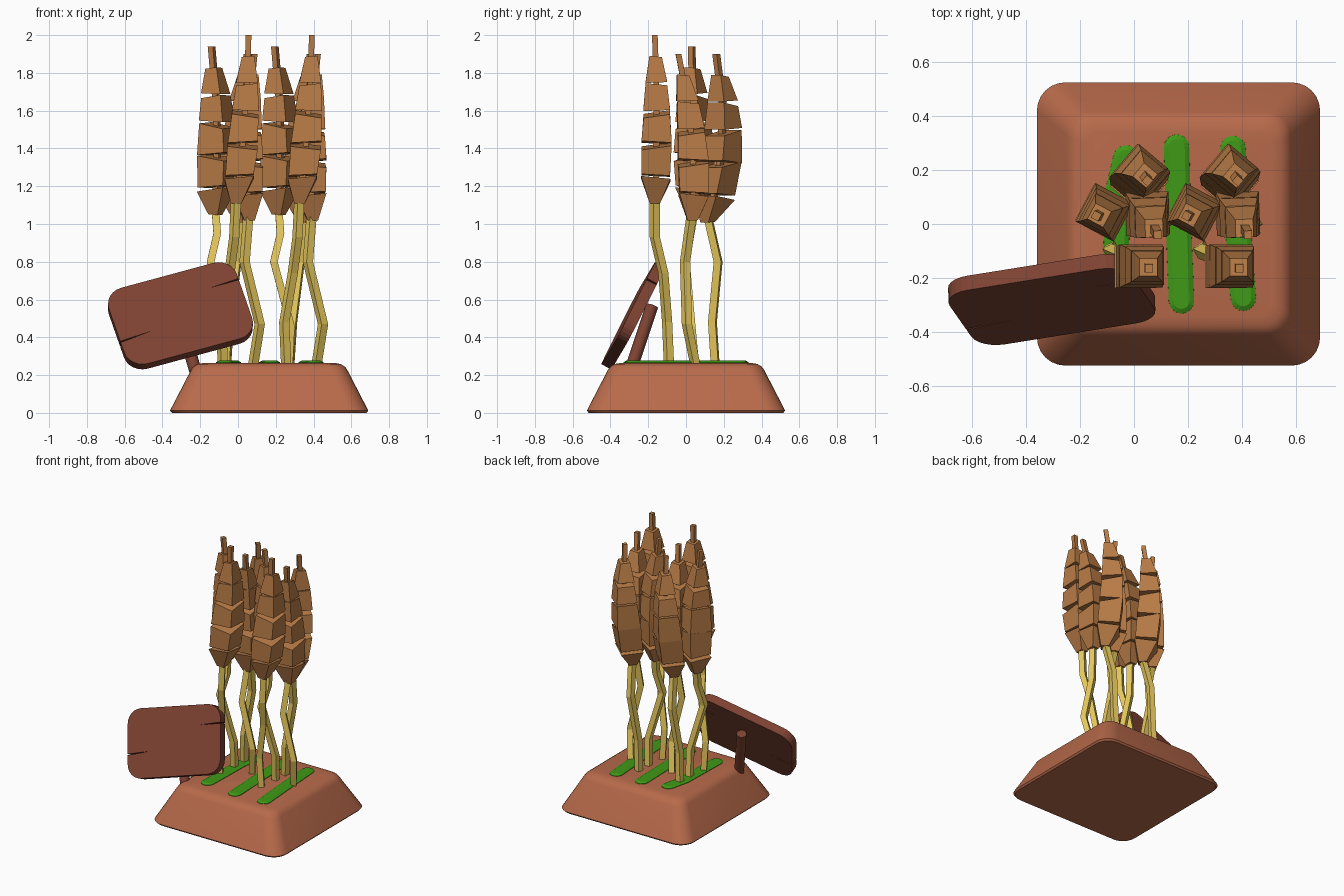
import bpy, bmesh
from math import sin, cos, pi, radians, sqrt
from mathutils import Vector

if "Cube" in bpy.data.objects:
    bpy.data.objects.remove(bpy.data.objects["Cube"])


def material(name, rgb):
    m = bpy.data.materials.new(name)
    m.diffuse_color = (*rgb, 1)
    m.use_nodes = True
    m.node_tree.nodes["Principled BSDF"].inputs["Base Color"].default_value = m.diffuse_color
    return m


CLAY = material("clay", (0.48, 0.145, 0.07))
WOOD = material("dark_wood", (0.21, 0.055, 0.032))
GRAIN = material("grain", (0.48, 0.20, 0.062))
STEM = material("stem", (0.80, 0.58, 0.11))
GREEN = material("green", (0.05, 0.32, 0.008))


def loft(bm, rings):
    """Closed skin over equal-length rings of points, capped at both ends."""
    vs = [[bm.verts.new(p) for p in r] for r in rings]
    n = len(vs[0])
    for a, b in zip(vs, vs[1:]):
        for i in range(n):
            bm.faces.new((a[i], a[(i + 1) % n], b[(i + 1) % n], b[i]))
    bm.faces.new(vs[0][::-1])
    bm.faces.new(vs[-1])


def finish(name, bm, mat, smooth=False):
    bmesh.ops.recalc_face_normals(bm, faces=bm.faces)
    me = bpy.data.meshes.new(name)
    bm.to_mesh(me)
    bm.free()
    me.materials.append(mat)
    ob = bpy.data.objects.new(name, me)
    bpy.context.collection.objects.link(ob)
    if smooth:
        bpy.ops.object.select_all(action='DESELECT')
        ob.select_set(True)
        bpy.context.view_layer.objects.active = ob
        bpy.ops.object.shade_smooth_by_angle(angle=radians(30))
    return ob


def rounded_rect(hx, hy, r, seg=6):
    """Counter-clockwise corner arcs, starting at the lower right."""
    pts = []
    for k, (sx, sy) in enumerate(((1, -1), (1, 1), (-1, 1), (-1, -1))):
        for i in range(seg + 1):
            a = (k - 1) * pi / 2 + i / seg * pi / 2
            pts.append((sx * (hx - r) + r * cos(a), sy * (hy - r) + r * sin(a)))
    return pts


def square(c, w, yaw, tilt=(0, 0)):
    """Square ring around c, its plane sheared by tilt."""
    out = []
    for k in range(4):
        a = yaw + pi / 4 + k * pi / 2
        dx, dy = w / sqrt(2) * cos(a), w / sqrt(2) * sin(a)
        out.append(Vector((c[0] + dx, c[1] + dy, c[2] + tilt[0] * dx + tilt[1] * dy)))
    return out


# Base: rounded, sloping mound
bm = bmesh.new()
profile = [(.515, 0, .10), (.525, .012, .105), (.415, .225, .085),
           (.402, .244, .08), (.38, .258, .07), (.345, .265, .05)]
loft(bm, [[(.165 + x, y, z) for x, y in rounded_rect(h, h, r)] for h, z, r in profile])
finish("base", bm, CLAY, True)

# Green strips across the top of the base
strips = [((-.03, .245), (-.06, .12), (-.07, -.25)),
          ((.158, .285), (.165, 0), (.176, -.285)),
          ((.367, .28), (.385, 0), (.405, -.275))]
for i, path in enumerate(strips):
    p = [Vector(q) for q in path]
    outline = []
    for q, d, steps in ((p[0], p[0] - p[1], range(-4, 5)), (p[1], p[0] - p[2], (4,)),
                        (p[2], p[2] - p[1], range(-4, 5)), (p[1], p[2] - p[0], (4,))):
        d.normalize()
        side = Vector((-d.y, d.x))
        for s in steps:
            a = s / 4 * pi / 2
            outline.append((q, d * cos(a) + side * sin(a)))
    bm = bmesh.new()
    loft(bm, [[((q + o * r).x, (q + o * r).y, z) for q, o in outline]
              for r, z in ((.048, .255), (.047, .268), (.03, .277))])
    finish(f"green_strip_{i + 1}", bm, GREEN)

# Sign board: tilted rounded plate with a crack in each short side
w = Vector((1, .16, .27)).normalized()
h = Vector((-.35, .5, 1))
h = (h - w * h.dot(w)).normalized()
n = w.cross(h)
pts = rounded_rect(.355, .235, .1)
right_crack = [(.355, .101), (.19, .098), (.355, .109)]
left_crack = [(-.355, -.066), (-.18, -.056), (-.355, -.074)]
pts = pts[:7] + right_crack + pts[7:21] + left_crack + pts[21:]
centre = Vector((-.305, -.28, .514))
bm = bmesh.new()
loft(bm, [[centre + w * u + h * v + n * t for u, v in pts] for t in (-.03, .03)])
finish("sign_board", bm, WOOD)

# Sign post
a, b = Vector((-.225, -.295, .22)), Vector((-.325, -.18, .565))
axis = (b - a).normalized()
s1 = axis.orthogonal().normalized()
s2 = axis.cross(s1)
bm = bmesh.new()
loft(bm, [[c + (s1 * cos(k * pi / 8) + s2 * sin(k * pi / 8)) * .033 for k in range(16)]
          for c in (a, b)])
finish("sign_post", bm, WOOD, True)

# Plants: stem path, ear path (bottom, middle, tip), yaw in degrees
plants = [
    ([(-.065, .05, .25), (-.055, .03, .46), (-.145, 0, .80), (-.11, .025, .95), (-.12, .05, 1.08)],
     [(-.12, .05, 1.05), (-.11, .04, 1.495), (-.14, .03, 1.94)], -28),
    ([(.08, .05, .25), (.115, .005, .47), (.035, -.005, .80), (.055, .03, 1.05)],
     [(.06, .035, 1.02), (.052, .03, 1.46), (.088, -.04, 1.90)], 2),
    ([(-.06, .155, .25), (-.045, .14, .48), (-.005, .17, .80), (.02, .115, 1.04)],
     [(.02, .115, 1.01), (.025, .195, 1.455), (.05, .16, 1.90)], -40),
    ([(-.08, -.09, .25), (-.09, -.10, .48), (-.045, -.12, .74), (-.02, -.165, .93), (-.01, -.165, 1.14)],
     [(-.01, -.165, 1.11), (.036, -.155, 1.555), (.056, -.165, 2.0)], 0),
]
# Ear segments: start, end (fraction of length), widths, tilt
segments = [(0, .145, .055, .155, (.10, -.10)), (.165, .34, .150, .160, (-.12, .14)),
            (.36, .53, .160, .140, (-.16, .14)), (.555, .70, .142, .115, (.12, -.10)),
            (.72, .87, .115, .066, (.08, -.10))]


def on_path(p, t):
    """Parabola through three points at t = 0, 0.5, 1."""
    a, b, c = map(Vector, p)
    return a * (2 * t - 1) * (t - 1) + b * 4 * t * (1 - t) + c * t * (2 * t - 1)


for row in range(2):
    shift = Vector((.335 * row, 0, 0))
    for i, (stem, ear, deg) in enumerate(plants):
        yaw = radians(deg)
        tag = row * len(plants) + i + 1
        bm = bmesh.new()
        loft(bm, [square(Vector(p) + shift, .04, yaw + .5) for p in stem])
        finish(f"stem_{tag}", bm, STEM)

        bm = bmesh.new()
        for t0, t1, w0, w1, tilt in segments:
            loft(bm, [square(on_path(ear, t0) + shift, w0, yaw, [-.4 * k for k in tilt]),
                      square(on_path(ear, t1) + shift, w1, yaw, tilt)])
        loft(bm, [square(on_path(ear, t) + shift, .03, yaw) for t in (.1, .4, .7, 1)])
        finish(f"ear_{tag}", bm, GRAIN)
